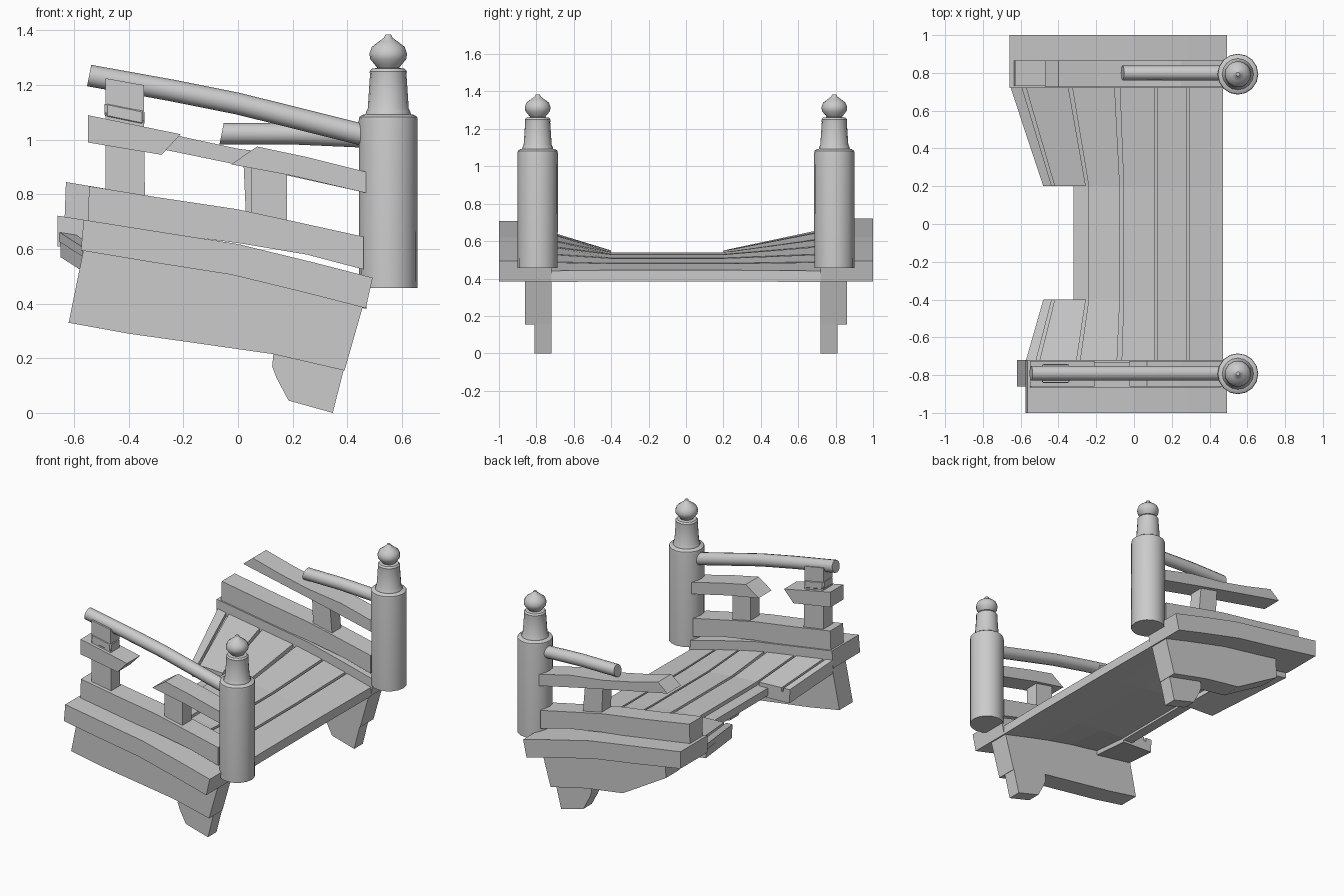
import bpy, bmesh, math

if "Cube" in bpy.data.objects:
    bpy.data.objects.remove(bpy.data.objects["Cube"])


def finish(bm, name, smooth=False):
    bmesh.ops.remove_doubles(bm, verts=bm.verts, dist=1e-5)
    bmesh.ops.recalc_face_normals(bm, faces=bm.faces)
    me = bpy.data.meshes.new(name)
    bm.to_mesh(me)
    bm.free()
    ob = bpy.data.objects.new(name, me)
    bpy.context.collection.objects.link(ob)
    if smooth:
        bpy.ops.object.select_all(action='DESELECT')
        ob.select_set(True)
        bpy.context.view_layer.objects.active = ob
        bpy.ops.object.shade_smooth_by_angle(angle=math.radians(35))
    return ob


def prism(name, pts, y0, y1, bevel=0.0):
    """Extrude an (x, z) outline along y."""
    bm = bmesh.new()
    f = bm.faces.new([bm.verts.new((x, y0, z)) for x, z in pts])
    ext = bmesh.ops.extrude_face_region(bm, geom=[f])
    for v in ext['geom']:
        if isinstance(v, bmesh.types.BMVert):
            v.co.y = y1
    ob = finish(bm, name)
    if bevel:
        m = ob.modifiers.new('soft_edges', 'BEVEL')
        m.width, m.segments, m.limit_method = bevel, 1, 'ANGLE'
    return ob


def skin(name, rings):
    """Closed tube through rings of points."""
    bm = bmesh.new()
    rings = [[bm.verts.new(p) for p in r] for r in rings]
    n = len(rings[0])
    for a, b in zip(rings, rings[1:]):
        for i in range(n):
            j = (i + 1) % n
            bm.faces.new((a[i], a[j], b[j], b[i]))
    bm.faces.new(rings[0])
    bm.faces.new(rings[-1])
    return finish(bm, name, True)


def circle(n):
    return [(math.cos(2 * math.pi * i / n), math.sin(2 * math.pi * i / n)) for i in range(n)]


def lathe(name, prof, cx, cy, n=16):
    return skin(name, [[(cx + r * c, cy + r * s, z) for c, s in circle(n)] for r, z in prof])


def rail(name, path, y, r=0.039, n=12):
    """Round rail along an (x, z) path."""
    return skin(name, [[(x + 0.2 * r * s, y + r * c, z + r * s) for c, s in circle(n)]
                       for x, z in path])


def lerp(table, x):
    for (x0, z0), (x1, z1) in zip(table, table[1:]):
        if x <= x1 or (x1, z1) == table[-1]:
            return z0 + (z1 - z0) * (x - x0) / (x1 - x0)


# arch of the side strips, and the sagging middle of the deck
STRIP = [(-0.66, 0.722), (-0.3, 0.665), (0, 0.618), (0.28, 0.55), (0.493, 0.495)]
SAG = [(-0.48, 0.55), (-0.25, 0.54), (-0.07, 0.53), (0.11, 0.51), (0.29, 0.48), (0.47, 0.445)]


def deck_point(x, y):
    t = max(0, (y - 0.2) / 0.52, (-0.4 - y) / 0.32)
    fan = (0.36 if y > 0 else 0.19) * min(0, x) * t
    edge = lerp(STRIP, x + fan) - 0.06
    mid = lerp(SAG, x)
    return x + fan, y, mid + (edge - mid) * t


def slab(name, x0, x1, ys, top, bottom):
    """Deck board between x0 and x1, following the sag at each y."""
    bm = bmesh.new()
    k = max(1, round((x1 - x0) / 0.18))
    for ya, yb in zip(ys, ys[1:]):
        for i in range(k):
            xa, xb = x0 + (x1 - x0) * i / k, x0 + (x1 - x0) * (i + 1) / k
            quad = [deck_point(*p) for p in ((xa, ya), (xb, ya), (xb, yb), (xa, yb))]
            u = [bm.verts.new((x, y, z - top)) for x, y, z in quad]
            d = [bm.verts.new((x, y, z - bottom)) for x, y, z in quad]
            bm.faces.new(u)
            bm.faces.new(d)
            if ya == ys[0]:
                bm.faces.new((u[0], u[1], d[1], d[0]))
            if yb == ys[-1]:
                bm.faces.new((u[2], u[3], d[3], d[2]))
            if i == 0:
                bm.faces.new((u[3], u[0], d[0], d[3]))
            if i == k - 1:
                bm.faces.new((u[1], u[2], d[2], d[1]))
    return finish(bm, name)


# deck planks: four whole ones and two snapped at the broken end
FULL, FRONT, BACK = (-0.72, -0.4, 0.2, 0.72), (-0.72, -0.4), (0.2, 0.72)
for i, (a, b) in enumerate([(0.295, 0.47), (0.125, 0.28), (-0.055, 0.11), (-0.24, -0.075)]):
    slab(f'deck_plank_{i}', a, b, FULL, 0, 0.035)
for i, (a, b) in enumerate([(-0.42, -0.255), (-0.48, -0.435)]):
    slab(f'broken_plank_front_{i}', a, b, FRONT, 0, 0.035)
    slab(f'broken_plank_back_{i}', a, b, BACK, 0, 0.035)
slab('under_deck', -0.25, 0.47, FULL, 0.025, 0.06)
slab('under_deck_ledge', -0.32, -0.25, (-0.4, 0.2), 0.025, 0.075)
slab('under_deck_front', -0.478, -0.25, FRONT, 0.025, 0.09)
slab('under_deck_back', -0.478, -0.25, BACK, 0.025, 0.09)

# side strips
for name, s, left in (('front', -1, -0.565), ('back', 1, -0.66)):
    xs = [left, -0.3, 0, 0.28, 0.493]
    top = [(x, lerp(STRIP, x)) for x in xs]
    low = [(x - 0.025 if x > left else x - 0.01 * (s < 0), lerp(STRIP, x) - 0.112) for x in xs]
    prism(f'{name}_side_strip', top + low[::-1], s * 0.72, s * 1.0)

# beams under the strips
end = [(0.39, 0.155), (0.46, 0.4), (0.25, 0.455), (0, 0.515), (-0.3, 0.565)]
prism('front_beam', end + [(-0.565, 0.6), (-0.62, 0.33), (-0.4, 0.29), (-0.15, 0.255),
                           (0.13, 0.215)], -0.86, -0.72)
prism('back_beam', end + [(-0.45, 0.59), (-0.455, 0.44), (-0.14, 0.255), (0.13, 0.215)], 0.72, 0.86)

# feet, posts and bottom rails repeat on both sides
for name, s in (('front', -1), ('back', 1)):
    prism(f'{name}_foot', [(0.13, 0.22), (0.125, 0.17), (0.14, 0.13), (0.185, 0.045),
                           (0.347, 0.0), (0.39, 0.17)], s * 0.72, s * 0.81)
    lathe(f'{name}_post', [(0.107, 0.457), (0.108, 1.07), (0.106, 1.083), (0.095, 1.091),
                           (0.083, 1.093), (0.08, 1.105), (0.075, 1.115), (0.067, 1.235),
                           (0.068, 1.25), (0.06, 1.26), (0.04, 1.263), (0.047, 1.272),
                           (0.066, 1.295), (0.069, 1.315), (0.06, 1.34), (0.034, 1.36),
                           (0.017, 1.372), (0.01, 1.385)], 0.55, s * 0.793)
    # the back rail reaches further
    left = -0.545 if s < 0 else -0.63
    zl = 0.83 if s < 0 else 0.845
    prism(f'{name}_bottom_rail', [(left, zl), (-0.3, 0.79), (0, 0.745), (0.2, 0.702),
                                  (0.46, 0.645), (0.46, 0.525), (0.25, 0.58), (0, 0.622),
                                  (-0.3, 0.66), (left - 0.005, zl - 0.14)], s * 0.73, s * 0.865)

# uprights, the tall one with a collar
prism('front_short_upright', [(0.05, 0.7), (0.18, 0.67), (0.18, 0.92), (0.05, 0.93)], -0.84, -0.745)
prism('back_short_upright', [(0.03, 0.7), (0.17, 0.67), (0.15, 0.9), (0.02, 0.92)], 0.745, 0.84)
prism('tall_upright', [(-0.485, 0.78), (-0.34, 0.76), (-0.345, 1.07), (-0.485, 1.1)], -0.84, -0.745)
prism('upright_collar', [(-0.488, 1.08), (-0.342, 1.05), (-0.342, 1.11), (-0.488, 1.14)],
      -0.843, -0.742, 0.01)
prism('upright_cap', [(-0.485, 1.13), (-0.345, 1.105), (-0.345, 1.2), (-0.485, 1.225)], -0.84, -0.745)

# broken middle rails
prism('front_middle_rail_stub', [(-0.55, 1.09), (-0.21, 1.02), (-0.28, 0.945), (-0.55, 0.99)],
      -0.86, -0.725)
prism('front_middle_rail', [(-0.025, 0.91), (0.07, 0.975), (0.25, 0.937), (0.47, 0.882),
                            (0.47, 0.805), (0.2, 0.868)], -0.86, -0.725)
prism('back_middle_rail', [(-0.47, 1.005), (-0.4, 1.062), (-0.2, 1.01), (0, 0.967), (0.25, 0.935),
                           (0.47, 0.88), (0.47, 0.805), (0.2, 0.865), (0, 0.908)], 0.725, 0.865)

# round hand rails
rail('front_hand_rail', [(-0.545, 1.235), (-0.25, 1.182), (0, 1.132), (0.25, 1.07), (0.47, 1.015)], -0.79)
rail('back_hand_rail', [(-0.06, 1.022), (0.2, 1.022), (0.47, 1.01)], 0.8)
